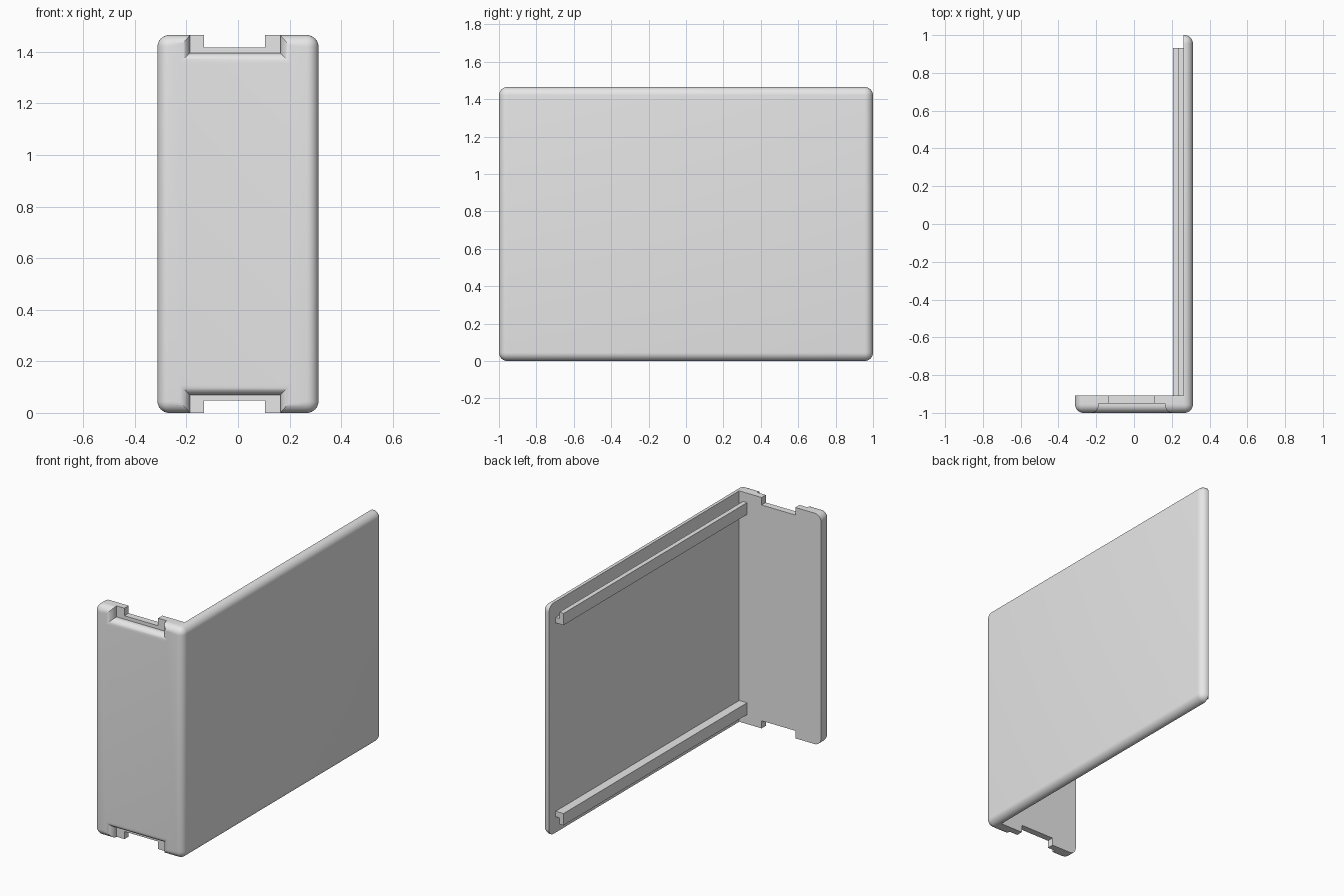
import bpy, bmesh, math

if "Cube" in bpy.data.objects:
    bpy.data.objects.remove(bpy.data.objects["Cube"], do_unlink=True)

HX, HY, H = 0.312, 1.0, 1.465   # half width, half depth, height
R = 0.045                       # outer rounding
INNER_X, INNER_Y = 0.262, -0.908

grey = bpy.data.materials.new("light grey")
grey.use_nodes = True
grey.diffuse_color = (0.8, 0.8, 0.8, 1)
grey.node_tree.nodes["Principled BSDF"].inputs["Base Color"].default_value = (0.8, 0.8, 0.8, 1)


def finish(bm, name):
    bmesh.ops.recalc_face_normals(bm, faces=bm.faces)
    mesh = bpy.data.meshes.new(name)
    bm.to_mesh(mesh)
    bm.free()
    mesh.materials.append(grey)
    ob = bpy.data.objects.new(name, mesh)
    bpy.context.collection.objects.link(ob)
    return ob


def box(name, lo, hi, radius=0):
    bm = bmesh.new()
    bmesh.ops.create_cube(bm, size=1)
    for v in bm.verts:
        v.co = [lo[i] if v.co[i] < 0 else hi[i] for i in range(3)]
    if radius:
        bmesh.ops.bevel(bm, geom=bm.edges[:], offset=radius, segments=8,
                        profile=0.5, affect='EDGES')
    return finish(bm, name)


def loft(name, rings):
    """Skin a stack of closed rings and cap both ends."""
    bm = bmesh.new()
    loops = [[bm.verts.new(p) for p in ring] for ring in rings]
    n = len(loops[0])
    for a, b in zip(loops, loops[1:]):
        for i in range(n):
            j = (i + 1) % n
            bm.faces.new((a[i], a[j], b[j], b[i]))
    bm.faces.new(loops[0])
    bm.faces.new(loops[-1])
    return finish(bm, name)


def cut(target, cutter):
    mod = target.modifiers.new(cutter.name, 'BOOLEAN')
    mod.operation = 'DIFFERENCE'
    mod.solver = 'EXACT'
    mod.object = cutter
    bpy.context.view_layer.objects.active = target
    bpy.ops.object.modifier_apply(modifier=mod.name)
    bpy.data.objects.remove(cutter, do_unlink=True)


def flip(z, top):
    return H - z if top else z


# L-shaped shell: a rounded block with its inside removed
shell = box("corner_panel", (-HX, -HY, 0), (HX, HY, H), R)
cut(shell, box("inside_cutter", (-1, INNER_Y, -1), (INNER_X, 2, 3)))

for top in (False, True):
    # Recess in the front edge, with rounded, mitred lips
    r, x0, x1, depth, floor = 0.04, -0.187, 0.165, 0.05, 0.07
    steps = [(0, -HY + depth)]
    for k in range(9):
        a = math.pi / 2 * k / 8
        steps.append((r - r * math.cos(a), -HY + r - r * math.sin(a)))
    steps.append((r, -HY - 0.1))
    rings = [[(x0 - o, y, flip(-0.1, top)), (x1 + o, y, flip(-0.1, top)),
              (x1 + o, y, flip(floor + o, top)), (x0 - o, y, flip(floor + o, top))]
             for o, y in steps]
    cut(shell, loft("recess_cutter", rings))
    # Notch right through the front plate
    zs = sorted((flip(-0.1, top), flip(0.048, top)))
    cut(shell, box("notch_cutter", (-0.132, -2, zs[0]), (0.105, 0, zs[1])))

    # Guide rail on the inner wall, its lip turned towards the edge
    profile = [(INNER_X + 0.01, 0.135), (0.207, 0.135), (0.207, 0.06),
               (0.236, 0.06), (0.236, 0.1), (INNER_X + 0.01, 0.1)]
    loft("upper_rail" if top else "lower_rail",
         [[(x, y, flip(z, top)) for x, z in profile] for y in (INNER_Y - 0.01, 0.932)])

# Smooth the roundings, keep the edges crisp
bpy.ops.object.select_all(action='DESELECT')
shell.select_set(True)
bpy.context.view_layer.objects.active = shell
bpy.ops.object.shade_smooth_by_angle(angle=math.radians(30))
